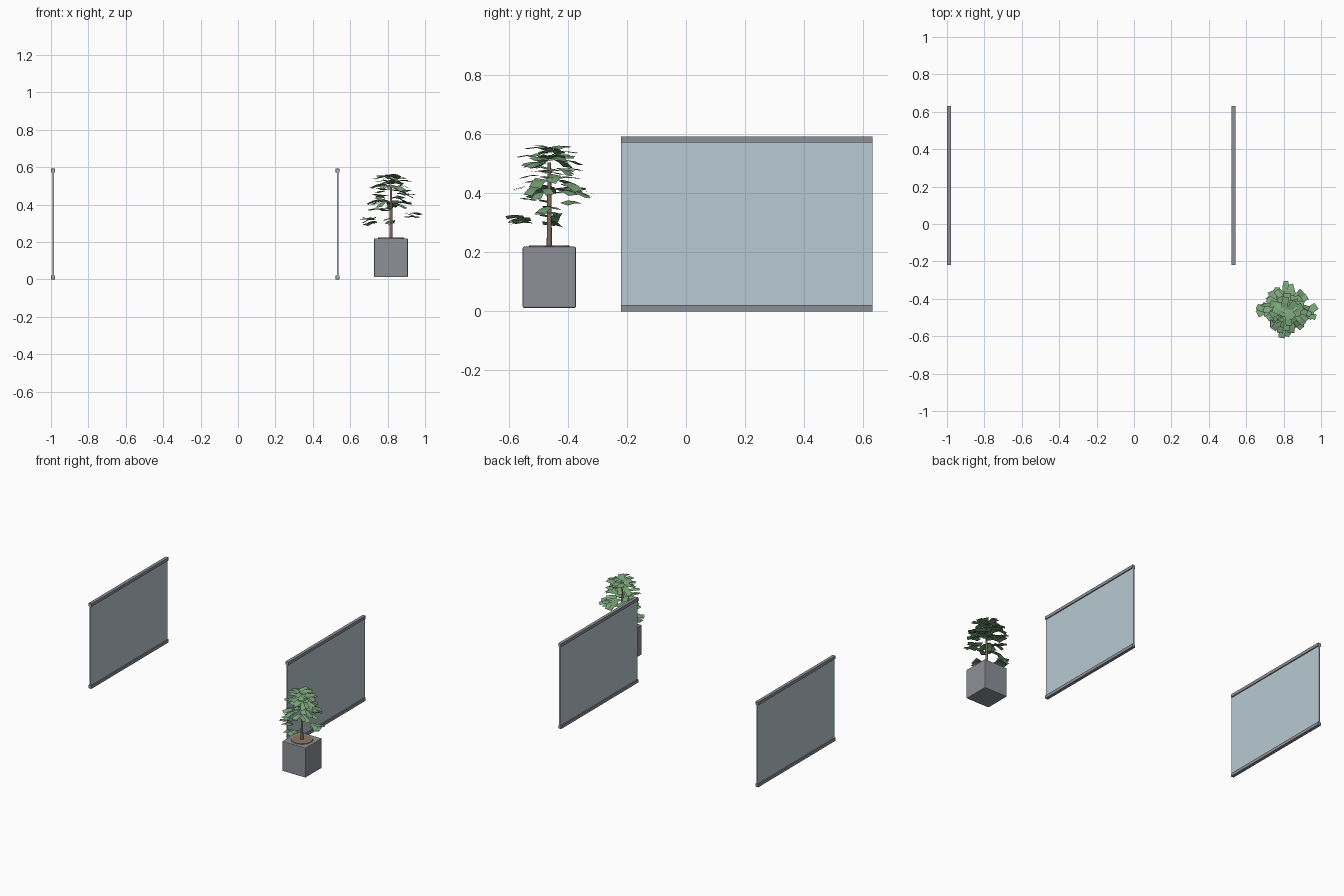
import bpy
import bmesh
import math
import random
from mathutils import Matrix, Vector

if "Cube" in bpy.data.objects:
    bpy.data.objects.remove(bpy.data.objects["Cube"])
random.seed(7)


def material(name, r, g, b):
    mat = bpy.data.materials.new(name)
    mat.use_nodes = True
    mat.diffuse_color = (r, g, b, 1)
    mat.node_tree.nodes["Principled BSDF"].inputs["Base Color"].default_value = (r, g, b, 1)
    return mat


GREY = material("grey metal", 0.27, 0.28, 0.31)
GLASS = material("pale blue glass", 0.48, 0.59, 0.65)
GREEN = material("leaf green", 0.20, 0.38, 0.20)
BARK = material("bark brown", 0.23, 0.15, 0.11)
SOIL = material("soil brown", 0.27, 0.19, 0.13)


def finish(bm, name, mat):
    mesh = bpy.data.meshes.new(name)
    bm.to_mesh(mesh)
    bm.free()
    mesh.materials.append(mat)
    obj = bpy.data.objects.new(name, mesh)
    bpy.context.collection.objects.link(obj)
    return obj


def box(name, low, high, mat):
    low, high = Vector(low), Vector(high)
    bm = bmesh.new()
    place = Matrix.Translation((low + high) / 2) @ Matrix.Diagonal((*(high - low), 1))
    bmesh.ops.create_cube(bm, size=1, matrix=place)
    return finish(bm, name, mat)


def cone(name, centre, z0, z1, r0, r1, sides, mat):
    bm = bmesh.new()
    place = Matrix.Translation((centre.x, centre.y, (z0 + z1) / 2))
    bmesh.ops.create_cone(bm, cap_ends=True, segments=sides, radius1=r0, radius2=r1,
                          depth=z1 - z0, matrix=place)
    for face in bm.faces:
        face.smooth = len(face.verts) == 4
    return finish(bm, name, mat)


# Two glass screens, each held between a bottom and a top rail
FRONT, BACK, HEIGHT, RAIL = -0.22, 0.632, 0.593, 0.021
for side, x in (("right", -0.989), ("left", 0.532)):
    box(side + "_glass", (x - 0.004, FRONT, RAIL / 2),
        (x + 0.004, BACK, HEIGHT - RAIL / 2), GLASS)
    for level, z in (("bottom", 0), ("top", HEIGHT - RAIL)):
        box(f"{side}_{level}_rail", (x - 0.011, FRONT, z), (x + 0.011, BACK, z + RAIL), GREY)

# Square planter with softened edges, a round bed of soil and a trunk
MID = Vector((0.818, -0.463, 0))
pot = box("planter", MID + Vector((-0.09, -0.09, 0.012)), MID + Vector((0.09, 0.09, 0.219)), GREY)
bevel = pot.modifiers.new("soft edges", "BEVEL")
bevel.width = 0.004
bevel.segments = 2
cone("soil", MID, 0.21, 0.223, 0.072, 0.068, 24, SOIL)
cone("trunk", MID, 0.215, 0.505, 0.009, 0.006, 10, BARK)

# Foliage: flat leaves folded slightly across the middle
leaves = bmesh.new()


def leaf(angle, radius, z, droop, twist, length, width):
    place = (Matrix.Translation(MID + Vector((0, 0, z)))
             @ Matrix.Rotation(angle, 4, "Z") @ Matrix.Translation((radius, 0, 0))
             @ Matrix.Rotation(twist, 4, "Z") @ Matrix.Rotation(droop, 4, "Y")
             @ Matrix.Rotation(random.uniform(-0.3, 0.3), 4, "X"))
    rows = []
    for t, lift in ((-0.5, 0), (0, 0.004), (0.5, 0)):
        rows.append([leaves.verts.new(place @ Vector((t * length, s * width / 2, lift)))
                     for s in (-1, 1)])
    for a, b in zip(rows, rows[1:]):
        leaves.faces.new((a[0], b[0], b[1], a[1]))


def spray(count, angle, spread, radii, heights, droop):
    for _ in range(count):
        leaf(angle + random.uniform(-spread, spread), random.uniform(*radii),
             random.uniform(*heights), droop + random.uniform(-0.25, 0.25),
             random.uniform(-0.6, 0.6), random.uniform(0.06, 0.085),
             random.uniform(0.028, 0.042))


# Low sprays reaching out to the four sides
for quarter, z in enumerate((0.345, 0.385, 0.312, 0.315)):
    reach = 0.135 if quarter % 2 == 0 else 0.12
    spray(5, quarter * math.pi / 2, 0.22, (reach - 0.03, reach), (z - 0.015, z + 0.02), 0.2)

# Fuller tiers that narrow towards the crown
for count, radii, heights, droop in (
        (10, (0.05, 0.10), (0.36, 0.41), 0.15),
        (15, (0.05, 0.10), (0.41, 0.46), 0.15),
        (16, (0.05, 0.09), (0.46, 0.51), 0.15),
        (16, (0.03, 0.07), (0.51, 0.54), 0.12),
        (8, (0.0, 0.05), (0.54, 0.555), 0.05)):
    for i in range(count):
        spray(1, i * math.tau / count + heights[0] * 9, 0.2, radii, heights, droop)

finish(leaves, "foliage", GREEN)
